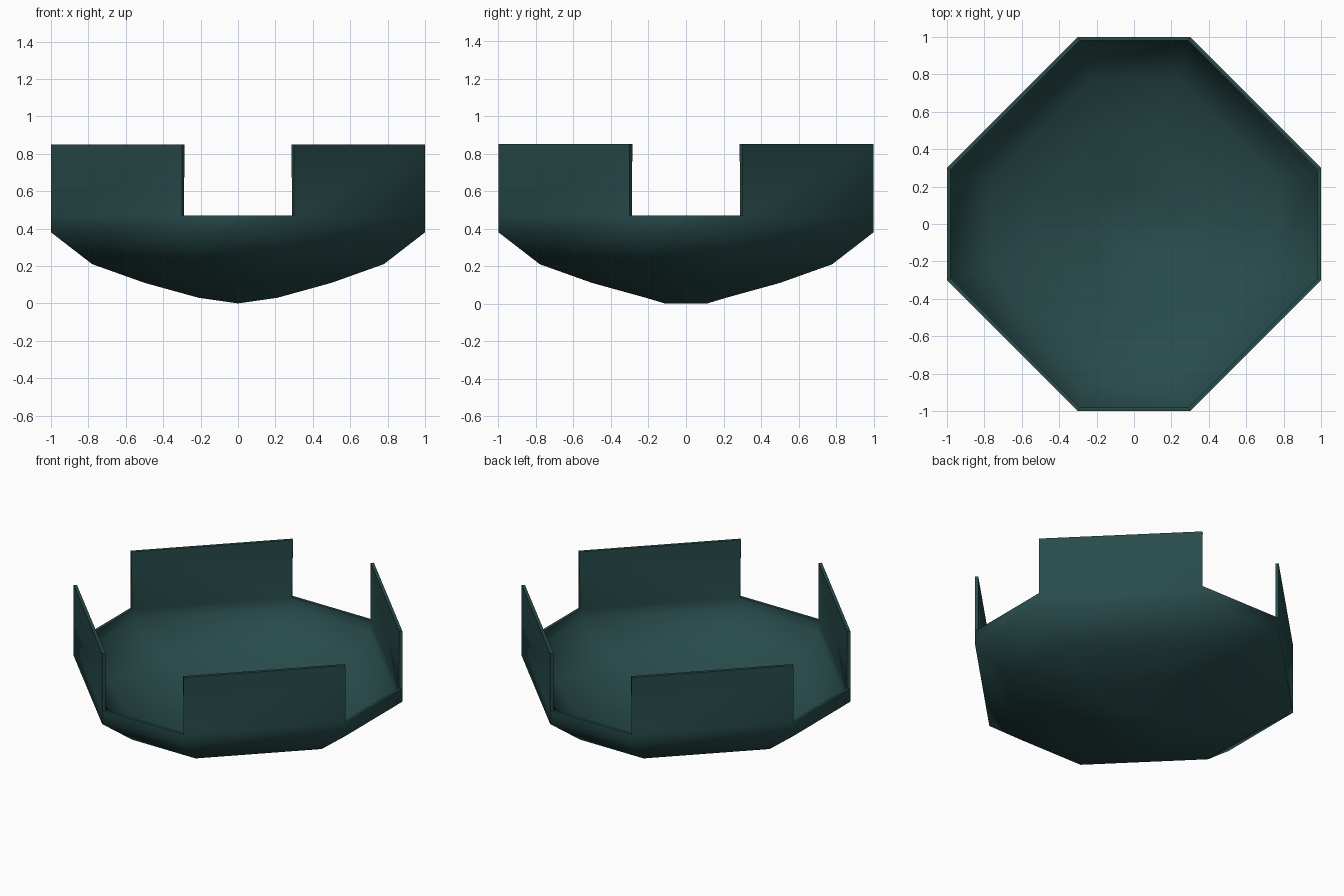
import bpy, bmesh, math

cube = bpy.data.objects.get("Cube")
if cube:
    bpy.data.objects.remove(cube)

# Colour
teal = bpy.data.materials.new("dark teal")
teal.use_nodes = True
colour = (0.021, 0.071, 0.07, 1)
teal.diffuse_color = colour
teal.node_tree.nodes["Principled BSDF"].inputs["Base Color"].default_value = colour

CORNER = 0.3          # half length of the four axis-aligned sides
octagon = [(1, -CORNER), (1, CORNER), (CORNER, 1), (-CORNER, 1),
           (-1, CORNER), (-1, -CORNER), (-CORNER, -1), (CORNER, -1)]

bm = bmesh.new()


def ring(scale, z):
    return [bm.verts.new((x * scale, y * scale, z)) for x, y in octagon]


def band(low, high, sides=range(8)):
    for i in sides:
        j = (i + 1) % 8
        bm.faces.new((low[i], low[j], high[j], high[i]))


# Shallow bowl, ending in a short keel edge underneath
rows = [[bm.verts.new((0, math.copysign(0.11, y), 0)) for x, y in octagon]]
rows += [ring(s, z) for s, z in ((0.21, 0.03), (0.5, 0.11), (0.78, 0.21),
                                 (1, 0.38), (1, 0.47))]
for low, high in zip(rows, rows[1:]):
    band(low, high)

# Tall panels on the four diagonal sides only
top = ring(1, 0.85)
band(rows[-1], top, range(1, 8, 2))

bmesh.ops.remove_doubles(bm, verts=bm.verts, dist=0.0005)
bmesh.ops.recalc_face_normals(bm, faces=bm.faces)
if sum(f.normal.z for f in bm.faces) > 0:
    bmesh.ops.reverse_faces(bm, faces=bm.faces)

mesh = bpy.data.meshes.new("octagonal_bowl")
bm.to_mesh(mesh)
bm.free()
mesh.materials.append(teal)
bowl = bpy.data.objects.new("octagonal_bowl", mesh)
bpy.context.collection.objects.link(bowl)

# Thin shell, grown inward
shell = bowl.modifiers.new("shell", "SOLIDIFY")
shell.thickness = 0.02
shell.offset = -1
shell.use_even_offset = True

# Smooth panels with a crisp rim
bpy.ops.object.select_all(action="DESELECT")
bowl.select_set(True)
bpy.context.view_layer.objects.active = bowl
bpy.ops.object.modifier_apply(modifier="shell")
bpy.ops.object.shade_smooth_by_angle(angle=math.radians(65))
